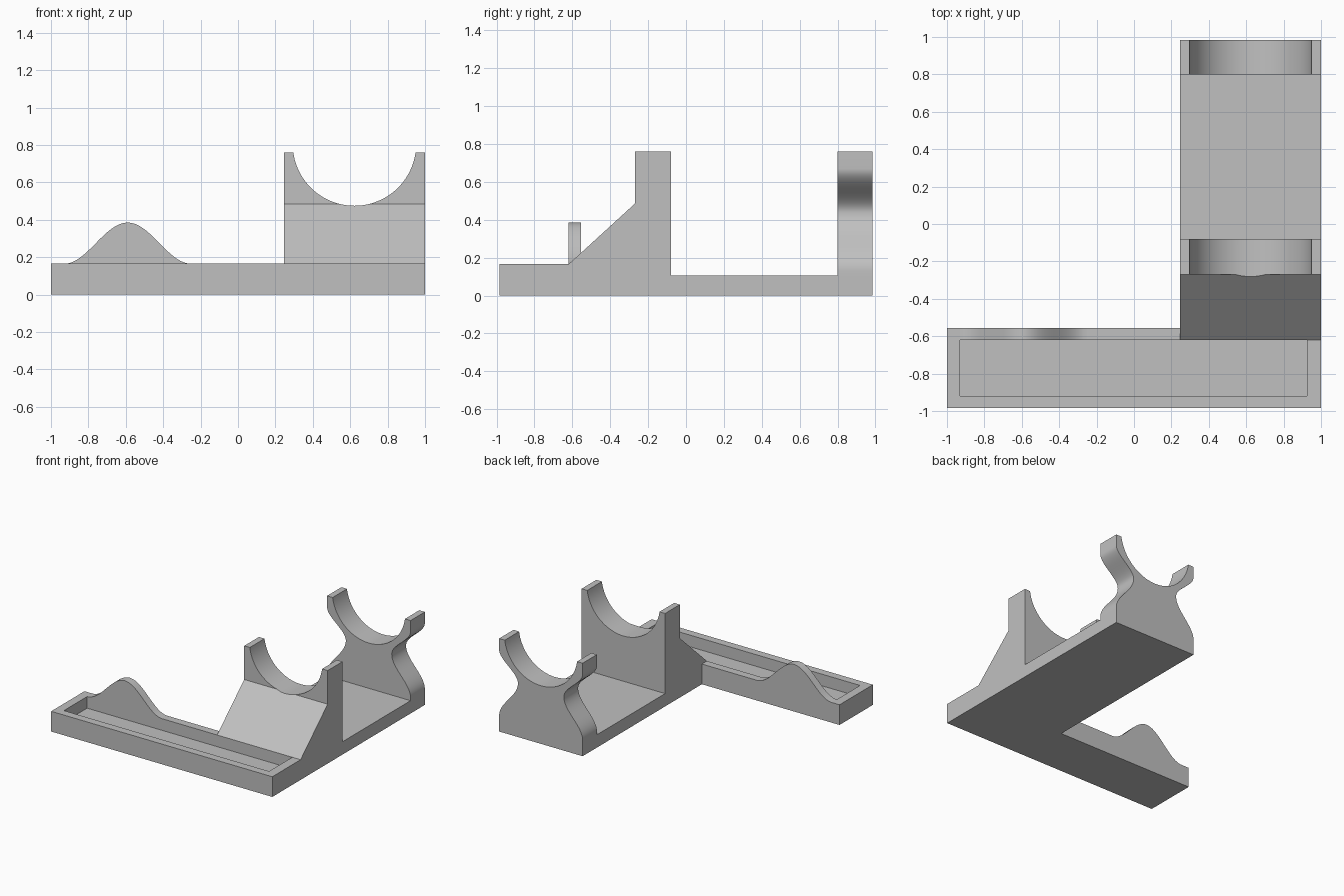
import bpy
import math
from mathutils import Vector

default = bpy.data.objects.get("Cube")
if default:
    bpy.data.objects.remove(default)

grey = bpy.data.materials.new("plain grey")
grey.use_nodes = True
colour = (0.53, 0.53, 0.53, 1)
grey.diffuse_color = colour
grey.node_tree.nodes["Principled BSDF"].inputs["Base Color"].default_value = colour


def prism(name, outline, axis, start, end):
    """Extrude a 2D outline along x (outline in y, z) or y (outline in x, z)."""
    def place(p, d):
        return Vector((d, p[0], p[1]) if axis == "x" else (p[0], d, p[1]))
    n = len(outline)
    verts = [place(p, d) for d in (start, end) for p in outline]
    faces = [list(range(n)), list(range(n, 2 * n))]
    faces += [[i, (i + 1) % n, (i + 1) % n + n, i + n] for i in range(n)]
    mesh = bpy.data.meshes.new(name)
    mesh.from_pydata(verts, [], faces)
    mesh.materials.append(grey)
    obj = bpy.data.objects.new(name, mesh)
    bpy.context.collection.objects.link(obj)
    activate(obj)
    bpy.ops.object.mode_set(mode="EDIT")
    bpy.ops.mesh.select_all(action="SELECT")
    bpy.ops.mesh.normals_make_consistent(inside=False)
    bpy.ops.object.mode_set(mode="OBJECT")
    return obj


def activate(obj):
    bpy.ops.object.select_all(action="DESELECT")
    obj.select_set(True)
    bpy.context.view_layer.objects.active = obj


def cut(obj, cutter):
    activate(obj)
    mod = obj.modifiers.new("cut", "BOOLEAN")
    mod.operation = "DIFFERENCE"
    mod.solver = "EXACT"
    mod.object = cutter
    bpy.ops.object.modifier_apply(modifier=mod.name)


def rect(a0, a1, z0, z1):
    return [(a0, z0), (a1, z0), (a1, z1), (a0, z1)]


def ease(t):
    return (1 - math.cos(math.pi * t)) / 2


RIM, FLOOR, TOP = 0.165, 0.105, 0.76
BACK, WALL, FRONT = 0.985, -0.62, -0.985
LEFT, RIGHT = 1.0, 0.245
STEPS = 24

# Long tray with a rectangular pocket
tray = prism("tray", rect(-1, 1, 0, RIM), "x", 0, 1)
bpy.data.objects.remove(tray)
tray = prism("tray", rect(FRONT, -0.555, 0, RIM), "x", -1, 1)
pocket = prism("pocket_cutter", rect(-0.92, WALL, 0.07, 0.4), "x", -0.93, 0.925)
cut(tray, pocket)

# Bell-shaped hump on the back wall of the tray
hump_outline = [(-0.93 + 0.68 * i / 48, RIM + 0.22 * ease(2 * i / 48)) for i in range(49)]
hump = prism("hump", hump_outline, "y", WALL, -0.555)

# Arm: sloped buttress, front cradle and flat floor in one side profile
arm = prism("arm", [(-0.555, 0), (BACK, 0), (BACK, FLOOR), (-0.08, FLOOR),
                    (-0.08, TOP), (-0.27, TOP), (-0.27, 0.485),
                    (WALL, RIM), (-0.555, RIM)], "x", RIGHT, LEFT)

# Rear cradle with a pinched waist, its right side mirrored from the left
middle = (LEFT + RIGHT) / 2
side = [(LEFT, FLOOR)]
side += [(LEFT - 0.17 * ease(i / STEPS), 0.13 + 0.31 * i / STEPS) for i in range(STEPS + 1)]
side += [(LEFT - 0.17 * ease(1 - i / STEPS), 0.44 + 0.23 * i / STEPS) for i in range(1, STEPS + 1)]
side.append((LEFT, TOP))
mirrored = [(2 * middle - x, z) for x, z in reversed(side)]
rear_cradle = prism("rear_cradle", side + mirrored, "y", 0.8, BACK)

# Round seat through both cradles
ring = [math.tau * i / 96 for i in range(96)]
seat = prism("seat_cutter", [(middle + 0.33 * math.cos(a), 0.805 + 0.33 * math.sin(a))
                             for a in ring], "y", -0.45, 1.1)
for part in (arm, rear_cradle):
    cut(part, seat)

for cutter in (pocket, seat):
    bpy.data.objects.remove(cutter)

for part in (tray, hump, arm, rear_cradle):
    activate(part)
    bpy.ops.object.shade_smooth_by_angle(angle=math.radians(30))
